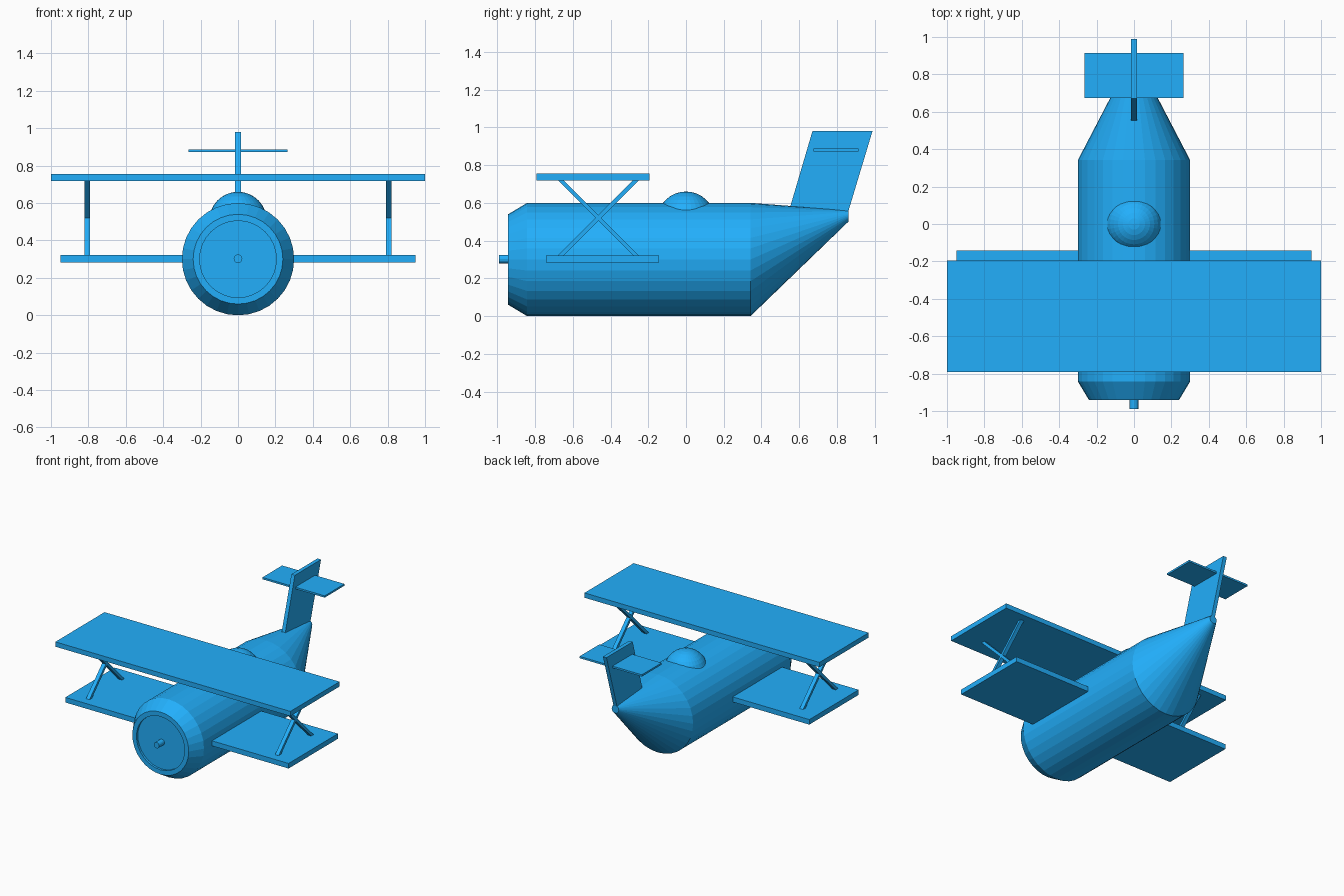
import bpy, bmesh
from math import sin, cos, pi, radians
from mathutils import Vector, Matrix

if "Cube" in bpy.data.objects:
    bpy.data.objects.remove(bpy.data.objects["Cube"])

paint = bpy.data.materials.new("blue_paint")
paint.diffuse_color = (0.016, 0.43, 0.97, 1)
paint.use_nodes = True
paint.node_tree.nodes["Principled BSDF"].inputs["Base Color"].default_value = paint.diffuse_color


def finish(name, bm):
    bmesh.ops.recalc_face_normals(bm, faces=bm.faces)
    mesh = bpy.data.meshes.new(name)
    bm.to_mesh(mesh)
    bm.free()
    mesh.materials.append(paint)
    obj = bpy.data.objects.new(name, mesh)
    bpy.context.collection.objects.link(obj)
    return obj


def box(name, lo, hi, tilt=0):
    """Box between two corners, tilted about the x axis through its middle."""
    lo, hi = Vector(lo), Vector(hi)
    bm = bmesh.new()
    bmesh.ops.create_cube(bm, size=1, matrix=Matrix.Translation((lo + hi) / 2)
                          @ Matrix.Rotation(radians(tilt), 4, 'X')
                          @ Matrix.Diagonal((*(hi - lo), 1)))
    return finish(name, bm)


def loft(name, rings, sides=32):
    """Skin circles given as (y, centre z, radius) and cap both ends."""
    bm = bmesh.new()
    loops = [[bm.verts.new((r * cos(2 * pi * i / sides), y, z + r * sin(2 * pi * i / sides)))
              for i in range(sides)] for y, z, r in rings]
    for a, b in zip(loops, loops[1:]):
        for i in range(sides):
            j = (i + 1) % sides
            bm.faces.new((a[i], a[j], b[j], b[i]))
    bm.faces.new(loops[0])
    bm.faces.new(loops[-1])
    return finish(name, bm)


# Fuselage with recessed nose, straight barrel and upswept tail cone
loft("fuselage", [(-0.925, 0.30, 0.205), (-0.942, 0.30, 0.205), (-0.942, 0.30, 0.24),
                  (-0.842, 0.30, 0.30), (0.342, 0.30, 0.30), (0.86, 0.53, 0.03)])

# Propeller shaft
loft("propeller_shaft", [(-0.99, 0.302, 0.023), (-0.92, 0.302, 0.023)], 16)

# Cockpit dome
bm = bmesh.new()
bmesh.ops.create_uvsphere(bm, u_segments=32, v_segments=16, radius=0.154,
                          matrix=Matrix.Translation((0, 0, 0.506)))
finish("cockpit_dome", bm)

# Wings
box("upper_wing", (-1, -0.792, 0.718), (1, -0.194, 0.755))
box("lower_wing", (-0.95, -0.742, 0.283), (0.95, -0.142, 0.322))

# Crossed wing struts on both sides
for side, x in (("left", -0.805), ("right", 0.805)):
    for lean, tilt in (("forward", 45), ("backward", -45)):
        box(f"{side}_{lean}_strut", (x - 0.015, -0.475, 0.23), (x + 0.015, -0.454, 0.81), tilt)

# Swept tail fin
bm = bmesh.new()
fin = bm.faces.new([bm.verts.new((-0.015, y, z)) for y, z in
                    ((0.545, 0.555), (0.86, 0.555), (0.988, 0.98), (0.67, 0.98))])
side = bmesh.ops.extrude_face_region(bm, geom=[fin], use_keep_orig=True)
bmesh.ops.translate(bm, vec=(0.03, 0, 0),
                    verts=[v for v in side["geom"] if isinstance(v, bmesh.types.BMVert)])
finish("tail_fin", bm)

# Tailplane
box("tailplane", (-0.265, 0.675, 0.873), (0.265, 0.915, 0.887))
